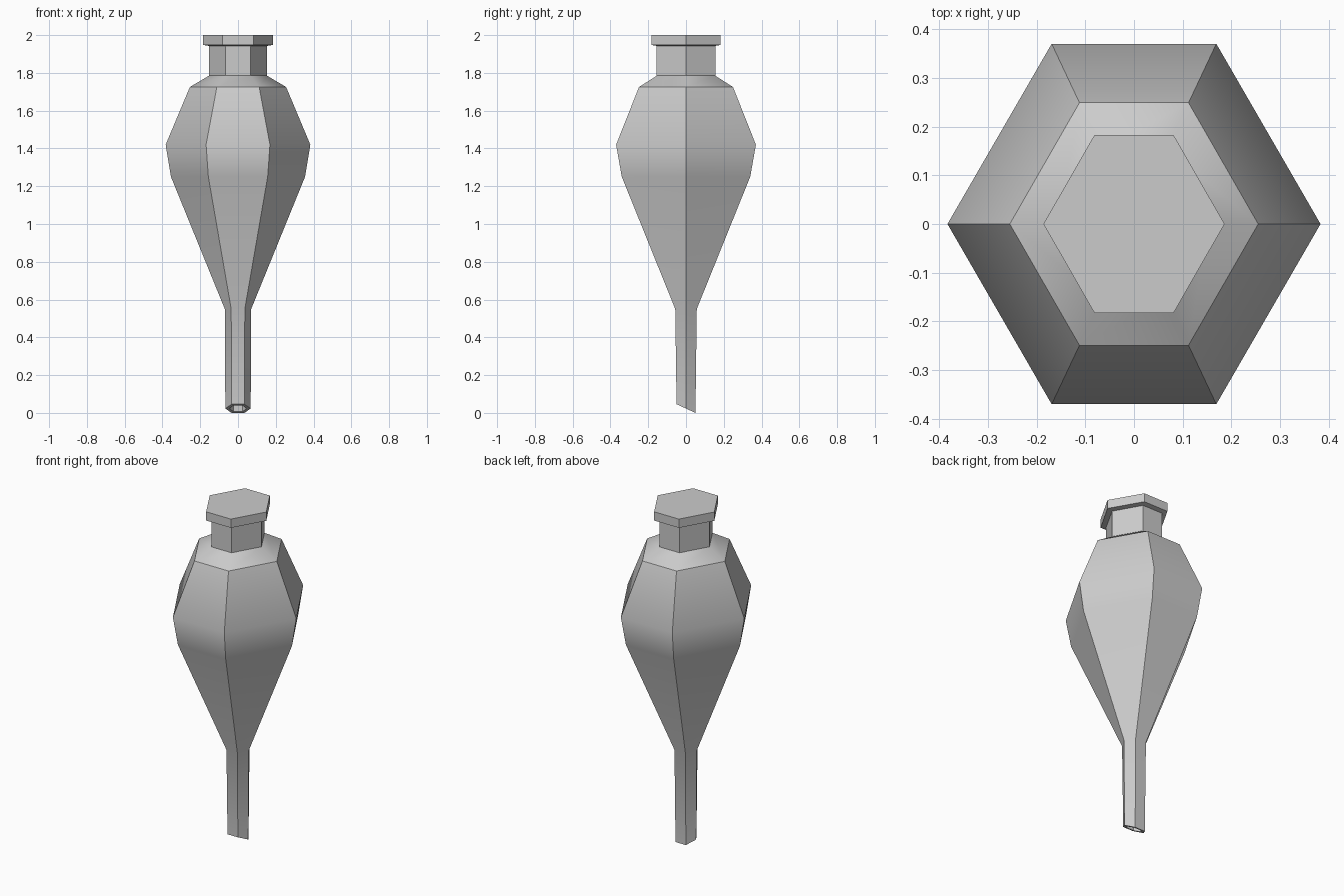
import bpy, bmesh, math

if "Cube" in bpy.data.objects:
    bpy.data.objects.remove(bpy.data.objects["Cube"])


def hex_ring(bm, rx, mx, ry, z, slope=0.0):
    """Six-sided ring: corners on the x axis, flats facing front and back."""
    pts = [(rx, 0), (mx, ry), (-mx, ry), (-rx, 0), (-mx, -ry), (mx, -ry)]
    return [bm.verts.new((x, y, z - slope * y)) for x, y in pts]


def loft(name, rings):
    bm = bmesh.new()
    loops = [hex_ring(bm, *r) for r in rings]
    for a, b in zip(loops, loops[1:]):
        for i in range(6):
            j = (i + 1) % 6
            bm.faces.new((a[i], a[j], b[j], b[i]))
    bm.faces.new(loops[0][::-1])
    bm.faces.new(loops[-1])
    bmesh.ops.recalc_face_normals(bm, faces=bm.faces)
    me = bpy.data.meshes.new(name)
    bm.to_mesh(me)
    bm.free()
    ob = bpy.data.objects.new(name, me)
    bpy.context.collection.objects.link(ob)
    bpy.ops.object.select_all(action='DESELECT')
    ob.select_set(True)
    bpy.context.view_layer.objects.active = ob
    bpy.ops.object.shade_smooth_by_angle(angle=math.radians(34))
    return ob


# Vessel: bored spout with slanted tip, tapering bulb, shoulder and neck
# each ring: corner x, flat half width, flat y, z, (tip slope)
loft("funnel_body", [
    (0.046, 0.024, 0.036, 0.45),
    (0.046, 0.024, 0.034, 0.023, 0.46),
    (0.067, 0.034, 0.050, 0.023, 0.46),
    (0.070, 0.036, 0.057, 0.55),
    (0.355, 0.157, 0.340, 1.25),
    (0.383, 0.169, 0.370, 1.42),
    (0.255, 0.112, 0.249, 1.725),
    (0.154, 0.066, 0.155, 1.785),
    (0.154, 0.066, 0.155, 1.95),
])

# Stopper: flat cap with a slightly sloping underside
loft("stopper_cap", [
    (0.150, 0.065, 0.150, 1.942),
    (0.186, 0.081, 0.183, 1.948),
    (0.186, 0.081, 0.183, 2.0),
])
